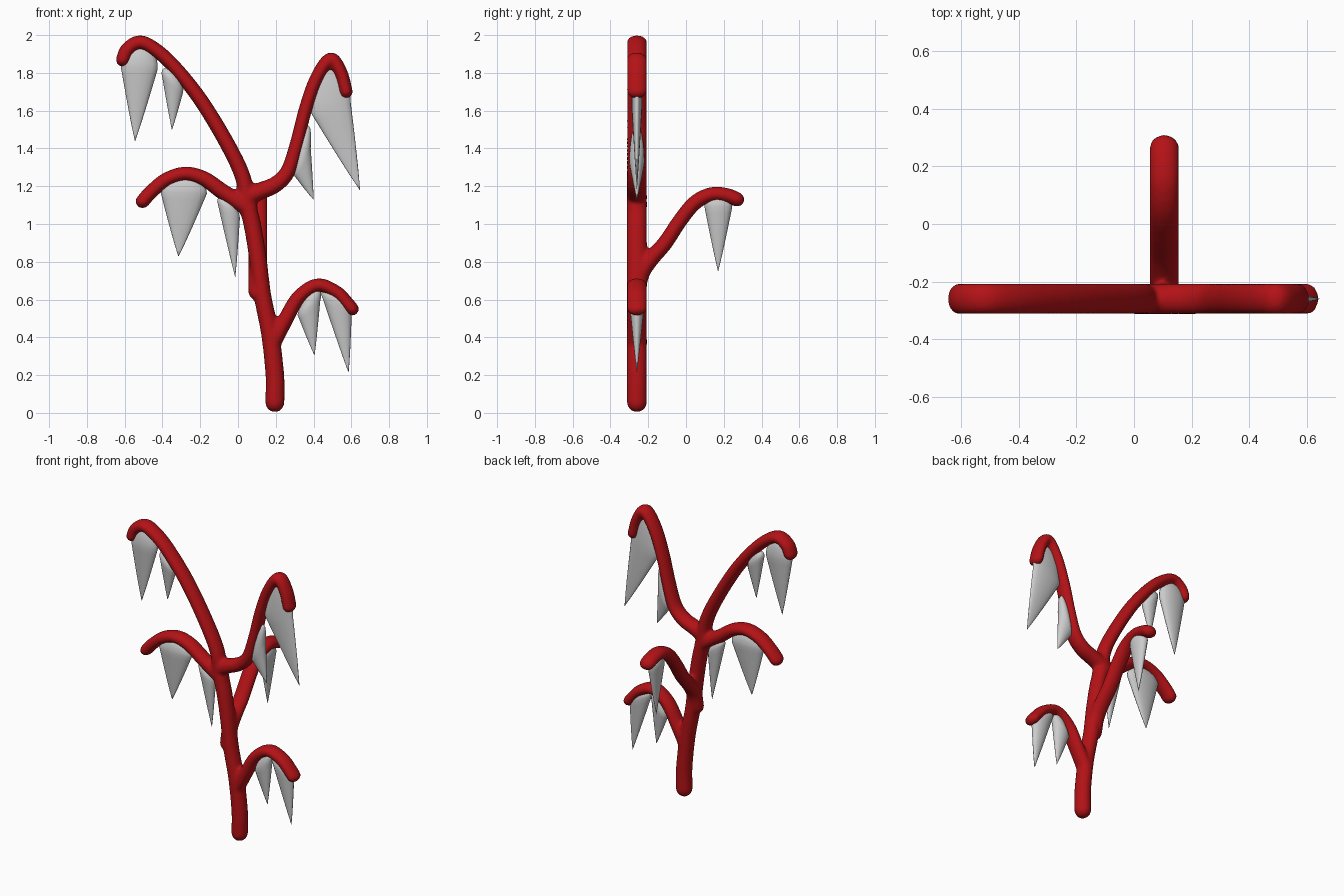
import bpy, bmesh, math
from mathutils import Vector

cube = bpy.data.objects.get("Cube")
if cube:
    bpy.data.objects.remove(cube)

PLANE_Y = -0.26   # plane holding the trunk and side branches
BACK_X = 0.105    # plane holding the rear branch
SIDES = 16


def material(name, colour):
    mat = bpy.data.materials.new(name)
    mat.use_nodes = True
    mat.diffuse_color = colour
    mat.node_tree.nodes["Principled BSDF"].inputs["Base Color"].default_value = colour
    return mat


def make_object(name, bm, mat=None):
    bmesh.ops.recalc_face_normals(bm, faces=bm.faces)
    mesh = bpy.data.meshes.new(name)
    bm.to_mesh(mesh)
    bm.free()
    mesh.shade_smooth()
    obj = bpy.data.objects.new(name, mesh)
    bpy.context.collection.objects.link(obj)
    if mat:
        mesh.materials.append(mat)
    return obj


def in_front_plane(p):
    return Vector((p[0], PLANE_Y, p[1]))


def in_rear_plane(p):
    return Vector((BACK_X, p[0], p[1]))


def loft(bm, rings):
    """Skin elliptical rings given as (centre, half axis, half axis)."""
    loops = []
    for centre, a, b in rings:
        angles = [2 * math.pi * i / SIDES for i in range(SIDES)]
        loops.append([bm.verts.new(centre + a * math.cos(t) + b * math.sin(t)) for t in angles])
    for low, high in zip(loops, loops[1:]):
        for i in range(SIDES):
            j = (i + 1) % SIDES
            bm.faces.new((low[i], low[j], high[j], high[i]))
    bm.faces.new(loops[0])
    bm.faces.new(loops[-1])


def smooth_path(points, steps=6):
    """Catmull-Rom curve through the points."""
    pts = [2 * points[0] - points[1]] + points + [2 * points[-1] - points[-2]]
    path = []
    for a, b, c, d in zip(pts, pts[1:], pts[2:], pts[3:]):
        for k in range(steps):
            t = k / steps
            path.append(0.5 * (2 * b + (c - a) * t + (2 * a - 5 * b + 4 * c - d) * t ** 2
                               + (3 * b - a - 3 * c + d) * t ** 3))
    return path + [points[-1]]


def add_branch(bm, points, side, start_radius, end_radius, depth=0.054):
    """Sweep an oval tube with domed ends along a planar path."""
    path = smooth_path(points)
    last = len(path) - 1
    rings = []
    for i, p in enumerate(path):
        tangent = (path[min(i + 1, last)] - path[max(i - 1, 0)]).normalized()
        radius = start_radius + (end_radius - start_radius) * min(1, 2 * i / last)
        rings.append((p, side * depth, tangent.cross(side) * radius, tangent))

    def dome(ring, sign):
        p, a, b, tangent = ring
        angles = [math.radians(d) for d in (20, 40, 60, 78, 88)]
        return [(p + tangent * sign * b.length * math.sin(t), a * math.cos(t), b * math.cos(t))
                for t in angles]

    loft(bm, dome(rings[0], -1)[::-1] + [r[:3] for r in rings] + dome(rings[-1], 1))


def add_leaf(name, left, right, peak, tip, place, side, depth=0.04):
    """Hanging pointed leaf: domed top under the branch, tapering to the tip."""
    left, right, peak, tip = map(place, (left, right, peak, tip))
    middle, half = (left + right) / 2, (right - left) / 2
    rings = []
    for t in (0.98, 0.9, 0.7, 0.45, 0.2):
        scale = math.sqrt(1 - t * t)
        rings.append((middle.lerp(peak, t), half * scale, side * depth * scale))
    for k in range(11):
        t = k / 10
        scale = max(0.01, (1 - t) ** 0.92)
        rings.append((middle.lerp(tip, t), half * scale, side * depth * scale))
    bm = bmesh.new()
    loft(bm, rings)
    make_object(name, bm)


Y, X = Vector((0, 1, 0)), Vector((1, 0, 0))
red = material("red_bark", (0.45, 0.006, 0.008, 1))

# Trunk and the branches lying in its plane: path, start radius, end radius
front_paths = [
    ([(0.195, 0.055), (0.195, 0.2), (0.17, 0.42), (0.13, 0.62), (0.105, 0.82),
      (0.075, 1.0), (0.04, 1.13)], 0.052, 0.047),
    ([(0.05, 1.1), (0.025, 1.25), (-0.06, 1.43), (-0.2, 1.66), (-0.34, 1.835), (-0.44, 1.925),
      (-0.52, 1.962), (-0.585, 1.925), (-0.61, 1.87)], 0.044, 0.038),
    ([(0.06, 1.08), (-0.08, 1.17), (-0.18, 1.24), (-0.28, 1.266), (-0.38, 1.235),
      (-0.46, 1.17), (-0.505, 1.12)], 0.046, 0.038),
    ([(0.04, 1.14), (0.12, 1.175), (0.2, 1.21), (0.265, 1.28), (0.31, 1.42), (0.355, 1.6),
      (0.415, 1.77), (0.49, 1.874), (0.545, 1.8), (0.572, 1.70)], 0.05, 0.036),
    ([(0.18, 0.36), (0.25, 0.49), (0.32, 0.61), (0.42, 0.677), (0.52, 0.64),
      (0.575, 0.585), (0.605, 0.55)], 0.044, 0.036),
]
# Rear branch, bending out behind the trunk
rear_path = [(-0.26, 0.64), (-0.235, 0.74), (-0.18, 0.82), (-0.11, 0.9), (-0.03, 1.02),
             (0.05, 1.115), (0.14, 1.157), (0.22, 1.15), (0.27, 1.13)]

bm = bmesh.new()
for points, start, end in front_paths:
    add_branch(bm, [in_front_plane(p) for p in points], Y, start, end)
add_branch(bm, [in_rear_plane(p) for p in rear_path], X, 0.046, 0.04, 0.052)
tree = make_object("trunk_and_branches", bm, red)

# Fuse the tubes and soften the forks
fuse = tree.modifiers.new("fuse", "REMESH")
fuse.mode = "VOXEL"
fuse.voxel_size = 0.011
fuse.use_smooth_shade = True
soften = tree.modifiers.new("soften", "SMOOTH")
soften.factor = 0.5
soften.iterations = 8

# Hanging leaves: left, right, peak and tip points
front_leaves = {
    "upper_right_outer_leaf": [(-0.62, 1.83), (-0.425, 1.82), (-0.515, 1.95), (-0.545, 1.44)],
    "upper_right_inner_leaf": [(-0.405, 1.80), (-0.29, 1.70), (-0.34, 1.81), (-0.35, 1.50)],
    "middle_right_outer_leaf": [(-0.41, 1.17), (-0.165, 1.16), (-0.28, 1.25), (-0.315, 0.83)],
    "middle_right_inner_leaf": [(-0.11, 1.12), (0.01, 1.03), (-0.05, 1.13), (-0.015, 0.72)],
    "upper_left_inner_leaf": [(0.295, 1.26), (0.385, 1.40), (0.355, 1.51), (0.40, 1.13)],
    "lower_left_inner_leaf": [(0.315, 0.52), (0.435, 0.59), (0.40, 0.66), (0.405, 0.305)],
    "lower_left_outer_leaf": [(0.44, 0.63), (0.602, 0.53), (0.53, 0.64), (0.585, 0.215)],
}
for name, points in front_leaves.items():
    add_leaf(name, *points, in_front_plane, Y)
add_leaf("upper_left_outer_leaf", (0.385, 1.59), (0.597, 1.64), (0.49, 1.87), (0.645, 1.18),
         in_front_plane, Y, 0.028)
add_leaf("rear_leaf", (0.098, 1.09), (0.245, 1.09), (0.17, 1.16), (0.17, 0.75),
         in_rear_plane, X)
